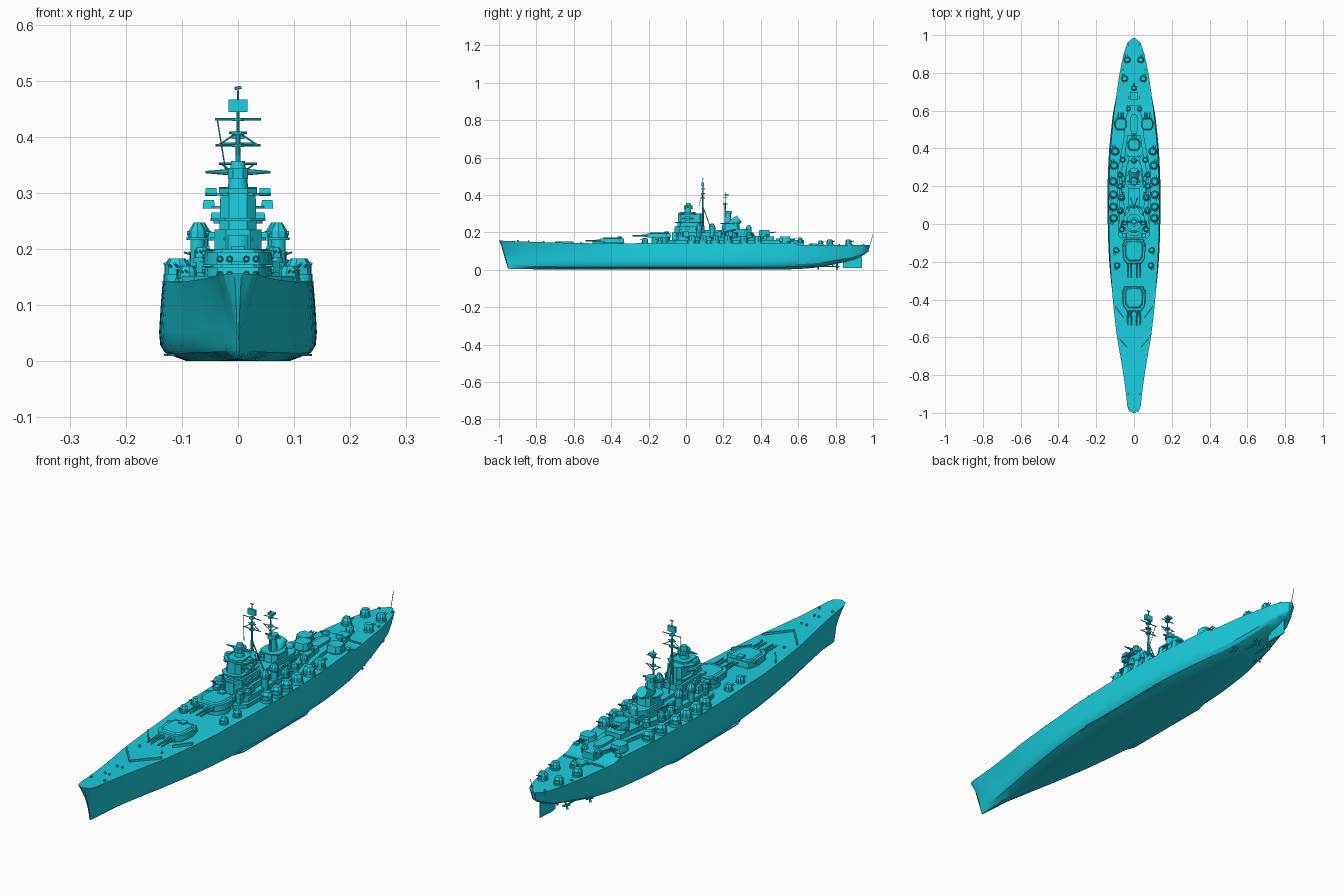
import bpy, bmesh
from math import sin, cos, pi, radians
from mathutils import Vector, Matrix

PAINT = bpy.data.materials.new("cyan_paint")
PAINT.diffuse_color = (0.01, 0.62, 0.74, 1)


class Part:
    """Collects simple solids into one named mesh object."""
    def __init__(self, name):
        self.name, self.bm, self.M = name, bmesh.new(), Matrix()

    def at(self, x=0, y=0, z=0, ang=0, s=1):
        self.M = Matrix.Translation((x, y, z)) @ Matrix.Rotation(radians(ang), 4, 'Z') @ Matrix.Scale(s, 4)
        return self

    def prism(self, pts, z0, z1, top=1.0):
        c = sum((Vector(p) for p in pts), Vector((0, 0))) / len(pts)
        lo = [self.bm.verts.new(self.M @ Vector((*p, z0))) for p in pts]
        hi = [self.bm.verts.new(self.M @ Vector((*(c + (Vector(p) - c) * top), z1))) for p in pts]
        self.bm.faces.new(lo[::-1])
        self.bm.faces.new(hi)
        for i in range(len(pts)):
            j = (i + 1) % len(pts)
            self.bm.faces.new((lo[i], lo[j], hi[j], hi[i]))

    def sym(self, half, z0, z1, top=1.0):
        """Prism from a right-hand half outline (x >= 0)."""
        self.prism(half + [(-x, y) for x, y in reversed(half)], z0, z1, top)

    def box(self, x0, x1, y0, y1, z0, z1, top=1.0):
        self.prism([(x0, y0), (x1, y0), (x1, y1), (x0, y1)], z0, z1, top)

    def rod(self, p, q, r, r2=None, n=8):
        p, q = Vector(p), Vector(q)
        rot = (q - p).to_track_quat('Z', 'Y').to_matrix().to_4x4()
        bmesh.ops.create_cone(self.bm, cap_ends=True, segments=n, radius1=r, radius2=r if r2 is None else r2,
                              depth=(q - p).length, matrix=self.M @ Matrix.Translation((p + q) / 2) @ rot)

    def drum(self, x, y, z0, z1, r, r2=None, n=16):
        self.rod((x, y, z0), (x, y, z1), r, r2, n)

    def done(self, mirror=False):
        bmesh.ops.recalc_face_normals(self.bm, faces=self.bm.faces)
        me = bpy.data.meshes.new(self.name)
        self.bm.to_mesh(me)
        me.materials.append(PAINT)
        ob = bpy.data.objects.new(self.name, me)
        bpy.context.collection.objects.link(ob)
        if mirror:
            ob.modifiers.new("Mirror", 'MIRROR')
        return ob


# Hull stations: deck y, keel y, deck half width, bulge half width, flat bottom half width, keel z
ST = [(-1, -.952, .006, .002, .001, .006), (-.99, -.945, .026, .004, .002, .005), (-.96, -.925, .036, .009, .003, .004),
      (-.88, -.87, .045, .024, .006, .003), (-.75, -.75, .064, .047, .015, .002), (-.6, -.6, .09, .078, .03, .001),
      (-.4, -.4, .112, .11, .06, 0), (-.2, -.2, .126, .131, .08, 0), (0, 0, .133, .139, .09, 0),
      (.2, .2, .133, .14, .09, 0), (.4, .4, .124, .131, .08, 0), (.58, .58, .107, .112, .055, .003),
      (.7, .7, .091, .09, .03, .012), (.8, .8, .076, .07, .015, .03), (.9, .9, .055, .048, .01, .055),
      (.96, .95, .034, .028, .006, .078), (.985, .975, .008, .006, .003, .095)]


def deck_z(y):
    if y < -.3:
        return .14 + .016 * ((-y - .3) / .7) ** 2
    return .143 if y < .581 else .131


def spline(a, b, c, d, t):
    return b + .5 * t * (c - a + t * (2 * a - 5 * b + 4 * c - d + t * (3 * (b - c) + d - a)))


hull = Part("hull")
rings = []
for i in range(len(ST) - 1):
    q = [ST[max(0, min(len(ST) - 1, i + k))] for k in (-1, 0, 1, 2)]
    for s in range(4 if i < len(ST) - 2 else 5):
        t = s / 4
        y, yk, d, m, b, zk = [spline(*v, t) for v in zip(*q)]
        y, yk = [q[1][k] + (q[2][k] - q[1][k]) * t for k in (0, 1)]
        b, zk, zd = max(b, .001), max(zk, 0), deck_z(y)
        prof = [(b, 0), (b + (m - b) * .78, .1), (b + (m - b) * .96, .2), (m, .36),
                (m + (d - m) * .3, .6), (m + (d - m) * .65, .82), (d, 1)]
        half = [(w, yk + (y - yk) * h ** 1.4, zk + (zd - zk) * h) for w, h in prof]
        full = half + [(-x, yy, z) for x, yy, z in reversed(half)]
        rings.append([hull.bm.verts.new(p) for p in full])
for r0, r1 in zip(rings, rings[1:]):
    for i in range(len(r0)):
        j = (i + 1) % len(r0)
        hull.bm.faces.new((r0[i], r0[j], r1[j], r1[i]))
hull.bm.faces.new(rings[0])
hull.bm.faces.new(rings[-1])
hull.done()

# Bilge keels, shafts, propellers and rudder
under = Part("bilge_keels_and_shafts")
under.prism([(.112, -.2), (.13, -.15), (.132, .25), (.112, .32)], .009, .013)
for x, y0, y1 in ((.06, .5, .7), (.026, .62, .8)):
    under.rod((x, y0, .02), (x, y1, .017), .0035)
    under.rod((x, y1 - .015, .017), (x * .7, y1 - .02, .06), .003)
    under.rod((x, y1, .017), (x, y1 + .02, .017), .006, .002)
    for k in range(4):
        a = k * pi / 2 + .4
        under.rod((x, y1 + .005, .017), (x + .016 * cos(a), y1 + .008, .017 + .016 * sin(a)), .003, .005, 6)
under.done(True)
rudder = Part("rudder")
rudder.sym([(.001, .84), (.006, .87), (.001, .94)], .01, .07)
rudder.rod((0, .98, .12), (0, 1, .19), .0012)
rudder.done()

# Breakwaters, anchor gear and deck fittings
fit = Part("deck_fittings")
for y0, y1, x0, x1 in ((-.70, -.61, 0, .078), (-.50, -.44, .055, .1)):
    fit.prism([(x0, y0), (x1, y1), (x1, y1 + .008), (x0, y0 + .008)], .138, .152)
for x, y in ((.012, -.76), (.01, -.84), (.03, -.9), (.05, -.56), (.03, .95), (.06, .82), (.03, .67)):
    fit.drum(x, y, .128, deck_z(y) + .006, .005, .004, 8)
fit.box(.03, .09, .655, .661, .128, .136)
fit.box(0, .022, .66, .7, .128, .14)
fit.box(.085, .105, .56, .578, .14, .15)
fit.done(True)


# Main quadruple turrets
def big_turret(name, y, z):
    t = Part(name).at(0, y, z)
    t.drum(0, .01, .135 - z, .004, .05, n=24)
    t.sym([(.038, -.065), (.056, -.04), (.062, .02), (.05, .065)], .003, .026, .96)
    t.sym([(.03, -.05), (.045, -.03), (.048, .03), (.04, .055)], .026, .031, .9)
    t.rod((-.064, .035, .022), (.064, .035, .022), .007)
    t.box(-.012, .012, .03, .055, .03, .037)
    for x in (-.032, -.015, .015, .032):
        t.rod((x, -.055, .014), (x, -.09, .014), .0065, .005)
        t.rod((x, -.085, .014), (x, -.142, .014), .0045, .0035)
    t.done()


big_turret("forward_main_turret", -.395, .141)
big_turret("second_main_turret", -.145, .168)


# Secondary triple turrets facing aft
def mid_turret(p, x, y, z, ang):
    p.at(x, y, z, ang)
    p.drum(0, 0, -.03, .004, .026)
    p.sym([(.022, -.03), (.032, -.012), (.032, .015), (.02, .032)], .003, .03, .85)
    for dx in (-.011, 0, .011):
        p.rod((dx, -.02, .016), (dx, -.06, .019), .003, .0025)


sec = Part("side_secondary_turrets")
mid_turret(sec, .07, .53, .147, 180)
sec.done(True)
sec = Part("centre_secondary_turret")
mid_turret(sec, 0, .42, .182, 180)
sec.done()


# Twin anti-aircraft mounts in tubs
def mount(p, x, y, z, s, ang):
    p.at(x, y, z, ang, s)
    p.drum(0, 0, -.4, .35, 1.15, n=12)
    p.sym([(.55, -.85), (1, -.35), (1, .55), (.55, .95)], .3, 1.2)
    p.sym([(.55, -.85), (1, -.35), (1, .55), (.55, .95)], 1.2, 1.75, .65)
    for dx in (-.3, .3):
        p.rod((dx, -.4, .9), (dx, -1.6, 1.3), .12, n=6)


flak = Part("anti_aircraft_mounts")
for y, x, z, s, a in ((.385, .1, .145, .02, 165), (.31, .105, .145, .02, 160), (.225, .11, .148, .02, 150),
                      (.155, .11, .148, .02, 30), (.09, .11, .148, .02, 25), (.03, .108, .148, .02, 20),
                      (-.14, .094, .143, .015, 30), (-.22, .09, .143, .015, 20), (.87, .036, .132, .017, 170),
                      (.77, .05, .132, .017, 160), (.26, .072, .176, .014, 150), (.2, .074, .176, .014, 90),
                      (.34, .06, .176, .014, 150), (-.03, .065, .18, .013, 20), (.61, .03, .15, .012, 180)):
    mount(flak, x, y, z, s, a)
flak.done(True)
stern = Part("stern_centre_mount")
mount(stern, 0, .72, .132, .014, 180)
stern.done()

# Stepped deckhouses
house = Part("deckhouses")
house.sym([(.045, -.1), (.085, -.06), (.088, .28), (.055, .45), (.045, .56), (.025, .63)], .13, .158)
house.sym([(.035, -.075), (.075, -.04), (.078, .25), (.05, .36), (.035, .47)], .156, .178)
house.sym([(.03, -.05), (.052, -.03), (.055, .14), (.045, .28), (.025, .36)], .176, .2)
house.sym([(.04, .2), (.04, .31), (.02, .34)], .198, .218)
house.sym([(.012, .48), (.02, .5), (.02, .56), (.01, .58)], .155, .168)
house.done()

# Side directors on pedestals, boats and vents
side = Part("side_directors_and_boats")
for x, y in ((.072, .07), (.066, .14)):
    side.drum(x, y, .17, .218, .013, n=12)
    side.drum(x, y, .216, .22, .02, n=12)
    side.drum(x, y, .22, .232, .017, .016, 8)
    side.drum(x, y, .232, .247, .016, .007, 8)
    side.rod((x - .019, y, .228), (x + .019, y, .228), .004)
for y in (0, .18, .24):
    side.box(.05, .066, y - .015, y + .015, .175, .205, .85)
for y in (.29, .36, .43):
    side.drum(.035, y, .155, .19, .007, n=8)
side.box(.04, .062, -.075, -.05, .14, .198, .9)
side.rod((.05, .16, .19), (.07, .27, .215), .003, n=6)
side.done(True)

# Forward bridge tower with its galleries
tower = Part("bridge_tower")
oct_ = lambda w, y0, y1: [(w * .5, y0), (w, y0 + w * .5), (w, y1 - w * .4), (w * .6, y1)]
tower.sym(oct_(.042, -.055, .1), .17, .235)
tower.sym(oct_(.033, -.045, .09), .235, .3, .95)
tower.drum(0, -.035, .17, .225, .027)
for z, w, y0, y1 in ((.215, .05, -.052, .08), (.25, .047, -.06, .09), (.272, .062, -.02, .04), (.295, .056, -.04, .06)):
    tower.sym(oct_(w, y0, y1), z, z + .005)
for sx in (-1, 1):
    for z, x in ((.277, .052), (.255, .038), (.299, .048), (.22, .043)):
        tower.box(sx * x - .011, sx * x + .011, -.005, .02, z - .005, z + .01, .85)
tower.sym(oct_(.034, -.035, .05), .299, .308)
# Stacked rotating directors and rangefinder arms
tower.drum(0, .01, .3, .33, .019, .016)
tower.sym(oct_(.018, -.012, .035), .326, .344)
for sx in (-1, 1):
    tower.rod((0, .01, .337), (sx * .058, .01, .337), .007, .002)
tower.drum(0, .012, .344, .357, .014, .012, 12)
tower.done()

# Aft funnel tower: raked uptake, director and platforms
funnel = Part("funnel_tower")
funnel.sym(oct_(.034, .19, .29), .2, .25, .9)
funnel.rod((0, .235, .235), (0, .285, .272), .026, .022, 16)
funnel.sym(oct_(.044, .185, .265), .245, .25)
funnel.drum(0, .225, .25, .3, .017, .014, 12)
funnel.sym(oct_(.018, .205, .245), .298, .314, .9)
funnel.rod((-.034, .225, .306), (.034, .225, .306), .004)
funnel.drum(0, .335, .195, .228, .016, .014, 12)
funnel.drum(0, .335, .228, .238, .014, .007, 12)
funnel.sym([(.03, .1), (.03, .19)], .198, .212)
funnel.done()

# Masts, yards and radar aerials
mast = Part("masts_and_aerials")
mast.rod((0, .09, .2), (0, .09, .41), .006, .004)
mast.rod((0, .09, .41), (0, .09, .482), .003, .0015)
mast.rod((0, .21, .25), (0, .21, .36), .005, .003)
mast.rod((0, .21, .36), (0, .21, .415), .0025, .0015)
mast.box(-.017, .017, .084, .096, .444, .466)
mast.rod((-.006, .09, .486), (.006, .09, .488), .0028, n=6)
for y, z, w in ((.09, .431, .041), (.09, .385, .04), (.09, .407, .016), (.21, .388, .03), (.21, .352, .034)):
    mast.rod((-w, y, z), (w, y, z), .002, n=6)
    mast.drum(0, y, z - .003, z + .002, .011, n=10)
for sx in (-1, 1):
    mast.rod((sx * .035, .09, .385), (0, .09, .408), .0015, n=6)
    mast.rod((sx * .02, .14, .2), (0, .09, .34), .0025, n=6)
    mast.rod((sx * .03, .21, .352), (0, .21, .33), .0015, n=6)
mast.rod((-.037, .09, .431), (-.022, .07, .34), .0012, n=6)
mast.box(-.012, .012, .206, .226, .396, .404)
mast.done()

for o in bpy.context.collection.objects:
    o.select_set(True)
    bpy.context.view_layer.objects.active = o
bpy.ops.object.shade_smooth_by_angle(angle=radians(30))
